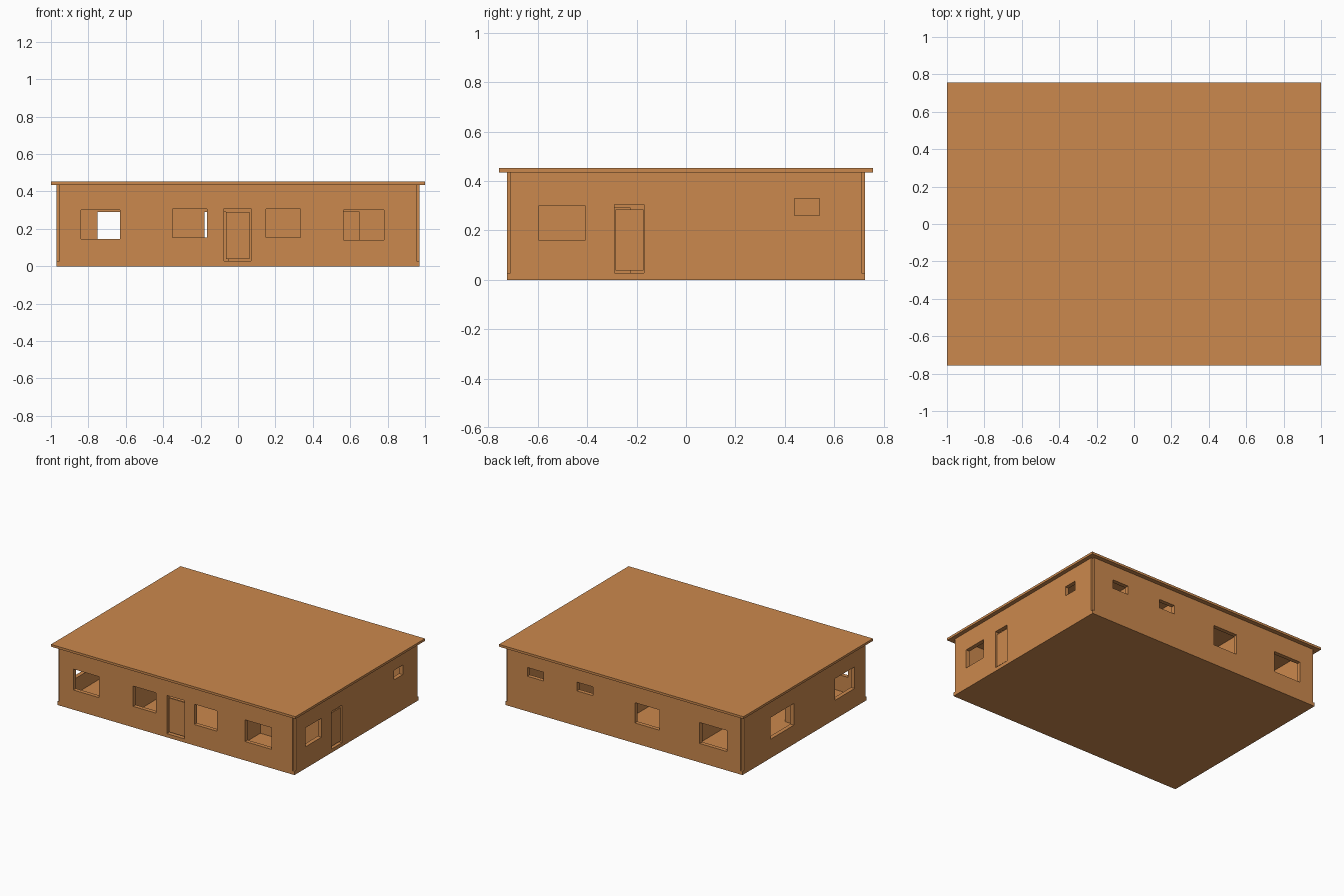
import bpy
import bmesh

if "Cube" in bpy.data.objects:
    bpy.data.objects.remove(bpy.data.objects["Cube"])

# single clay colour for everything
clay = bpy.data.materials.new("warm_clay")
clay.diffuse_color = (0.60, 0.25, 0.075, 1)
clay.use_nodes = True
clay.node_tree.nodes["Principled BSDF"].inputs["Base Color"].default_value = clay.diffuse_color

FLOOR, CEIL = 0.027, 0.435
T = 0.015  # half wall thickness


def finish(name, bm):
    bmesh.ops.remove_doubles(bm, verts=bm.verts, dist=1e-5)
    bmesh.ops.recalc_face_normals(bm, faces=bm.faces)
    mesh = bpy.data.meshes.new(name)
    bm.to_mesh(mesh)
    bm.free()
    mesh.materials.append(clay)
    obj = bpy.data.objects.new(name, mesh)
    bpy.context.collection.objects.link(obj)
    return obj


def box(name, x0, x1, y0, y1, z0, z1):
    bm = bmesh.new()
    bmesh.ops.create_cube(bm, size=1)
    for v in bm.verts:
        v.co.x = x1 if v.co.x > 0 else x0
        v.co.y = y1 if v.co.y > 0 else y0
        v.co.z = z1 if v.co.z > 0 else z0
    return finish(name, bm)


def wall(name, axis, pos, u0, u1, holes=()):
    """Wall along an axis, centred on pos, with (u0, u1, z0, z1) openings."""
    us = sorted({u0, u1, *(h[0] for h in holes), *(h[1] for h in holes)})
    zs = sorted({FLOOR, CEIL, *(h[2] for h in holes), *(h[3] for h in holes)})
    bm = bmesh.new()

    def solid(i, j):
        if not (0 <= i < len(us) - 1 and 0 <= j < len(zs) - 1):
            return False
        u, z = (us[i] + us[i + 1]) / 2, (zs[j] + zs[j + 1]) / 2
        return not any(a < u < b and c < z < d for a, b, c, d in holes)

    def quad(*pts):
        bm.faces.new([bm.verts.new((u, pos + w, z) if axis == 'x' else (pos + w, u, z))
                      for u, w, z in pts])

    for i in range(len(us) - 1):
        for j in range(len(zs) - 1):
            if not solid(i, j):
                continue
            a, b, c, d = us[i], us[i + 1], zs[j], zs[j + 1]
            for w in (-T, T):
                quad((a, w, c), (b, w, c), (b, w, d), (a, w, d))
            for di, u in ((-1, a), (1, b)):
                if not solid(i + di, j):
                    quad((u, -T, c), (u, T, c), (u, T, d), (u, -T, d))
            for dj, z in ((-1, c), (1, d)):
                if not solid(i, j + dj):
                    quad((a, -T, z), (b, -T, z), (b, T, z), (a, T, z))
    return finish(name, bm)


# floor and roof slabs
box("floor_slab", -0.97, 0.97, -0.725, 0.725, 0, FLOOR)
box("roof_slab", -1, 1, -0.757, 0.757, CEIL, 0.452)

# outer walls: they stop on each other's centre lines, leaving notched corners
wall("front_wall", 'x', -0.71, -0.955, 0.955, [
    (-0.84, -0.63, 0.145, 0.30), (-0.35, -0.165, 0.155, 0.305),
    (-0.075, 0.07, FLOOR, 0.31),
    (0.15, 0.335, 0.155, 0.305), (0.565, 0.78, 0.14, 0.30)])
wall("back_wall", 'x', 0.71, -0.955, 0.955, [
    (-0.845, -0.62, 0.14, 0.295), (-0.29, -0.09, 0.15, 0.30),
    (0.255, 0.385, 0.26, 0.325), (0.66, 0.79, 0.26, 0.325)])
wall("right_wall", 'y', 0.955, -0.71, 0.71, [
    (-0.595, -0.41, 0.16, 0.30), (-0.29, -0.17, FLOOR, 0.305),
    (0.44, 0.54, 0.26, 0.33)])
wall("left_wall", 'y', -0.955, -0.71, 0.71, [
    (-0.585, -0.355, 0.14, 0.30), (0.125, 0.395, 0.14, 0.30)])

# door leaves, set back in their openings
box("front_door", -0.065, 0.062, -0.714, -0.704, 0.038, 0.29)
box("side_door", 0.949, 0.959, -0.285, -0.173, 0.038, 0.285)

# inner partitions with doorways
wall("middle_partition", 'x', -0.10, -0.94, 0.94, [
    (-0.75, -0.62, FLOOR, 0.29), (-0.18, -0.05, FLOOR, 0.29)])
wall("corridor_partition", 'x', -0.345, 0.435, 0.94, [(0.53, 0.65, FLOOR, 0.29)])
wall("front_left_partition", 'y', -0.46, -0.695, -0.115)
wall("front_right_partition", 'y', 0.42, -0.695, -0.115, [(-0.325, -0.225, FLOOR, 0.29)])
wall("back_left_partition", 'y', -0.46, -0.085, 0.695)
wall("back_right_partition", 'y', 0.15, -0.085, 0.695)
wall("washroom_partition", 'y', 0.52, -0.085, 0.695)
